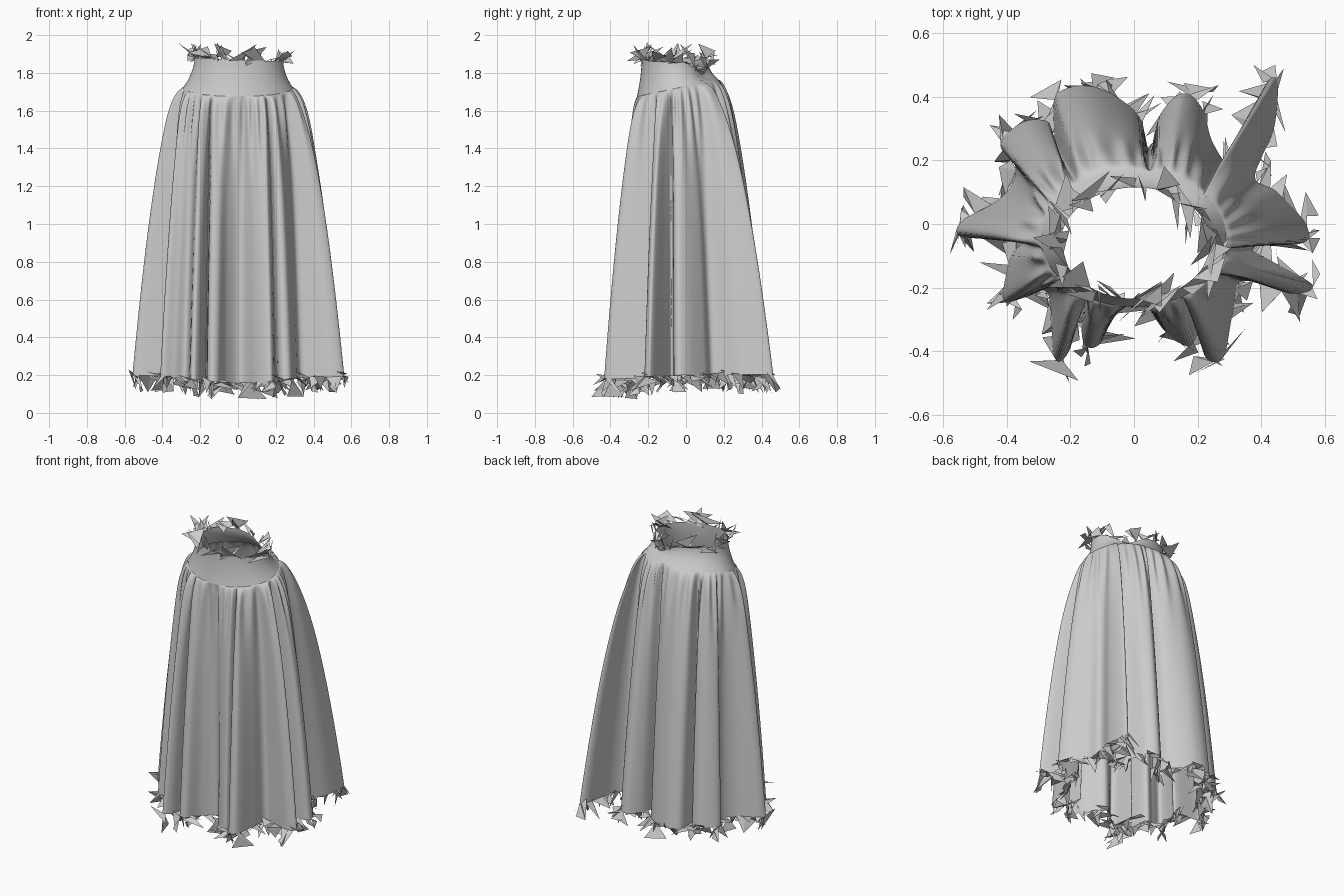
import bpy, bmesh, math, random
from mathutils import Vector

if "Cube" in bpy.data.objects:
    bpy.data.objects.remove(bpy.data.objects["Cube"])

random.seed(7)

# Hem outline seen from above, clockwise from the back fold
HEM = [(.05, .23), (.08, .34), (.15, .41), (.21, .37), (.25, .25), (.31, .18),
       (.37, .25), (.41, .43), (.45, .45), (.44, .30), (.38, .15), (.45, .10),
       (.54, .00), (.53, -.06), (.37, -.07), (.42, -.11), (.56, -.19), (.50, -.22),
       (.34, -.18), (.31, -.28), (.28, -.42), (.22, -.41), (.20, -.25), (.18, -.38),
       (.10, -.34), (.02, -.24), (-.06, -.29), (-.11, -.38), (-.16, -.37), (-.17, -.22),
       (-.20, -.39), (-.25, -.42), (-.27, -.22), (-.34, -.23), (-.41, -.24), (-.39, -.11),
       (-.36, -.05), (-.54, -.04), (-.54, .01), (-.42, .08), (-.37, .17), (-.42, .25),
       (-.35, .32), (-.27, .32), (-.25, .25), (-.25, .39), (-.20, .43), (-.12, .43),
       (-.04, .39), (.02, .33)]
SUB = 8


def closed_spline(pts, sub):
    """Catmull-Rom samples through a closed loop of points."""
    out, n = [], len(pts)
    for i in range(n):
        a, b, c, d = [Vector(pts[(i + k) % n]) for k in (-1, 0, 1, 2)]
        for s in range(sub):
            t = s / sub
            out.append(.5 * (2 * b + (c - a) * t + (2 * a - 5 * b + 4 * c - d) * t * t
                             + (3 * b - a - 3 * c + d) * t ** 3))
    return out


hem = closed_spline(HEM, SUB)
N = len(hem)

# Smoothed direction of every hem sample, used to attach it to the waist
angles, prev = [], None
for p in hem:
    a = math.atan2(p.y, p.x)
    if prev is not None:
        while a - prev > math.pi:
            a -= math.tau
        while a - prev < -math.pi:
            a += math.tau
    angles.append(a)
    prev = a


def unwrapped(i):
    return angles[i % N] - math.tau * (i // N)


W = 14
theta = [sum(unwrapped(i + k) for k in range(-W, W + 1)) / (2 * W + 1) for i in range(N)]


def seam_z(a):
    return 1.72 + .045 * math.sin(a)


def top_z(a):
    notch = math.exp(-((math.atan2(math.sin(a - 1.0), math.cos(a - 1.0))) / .45) ** 2)
    return 1.87 - .01 * math.cos(a) - .07 * notch


def seam_point(a):
    return Vector((.29 * math.cos(a), -.045 + .215 * math.sin(a), seam_z(a)))


def band_point(a, u):
    """Fitted band, u = 0 at the seam and 1 at the top edge."""
    s = seam_point(a)
    t = Vector((.005 + .235 * math.cos(a), -.06 + .175 * math.sin(a), top_z(a)))
    p = s.lerp(t, u)
    k = 1 - (1 - u) ** 1.8
    p.x, p.y = s.x + (t.x - s.x) * k, s.y + (t.y - s.y) * k
    return p


def cloth_point(i, t):
    """Gathered cloth, t = 0 at the seam and 1 at the hem."""
    a = theta[i]
    s = seam_point(a)
    f = t ** .52
    end_z = .17 + .03 * abs(math.cos(a)) + .015 * math.sin(a)
    x, y = s.x + (hem[i].x - s.x) * f, s.y + (hem[i].y - s.y) * f
    g = .03 * math.sin(a * 34 + 2 * math.sin(a * 5)) * t * 12 * math.exp(-t * 14)
    return Vector((x + g * math.cos(a), y + g * math.sin(a), s.z + (end_z - s.z) * t))


def grid_object(name, rows):
    bm = bmesh.new()
    vs = [[bm.verts.new(p) for p in r] for r in rows]
    for r0, r1 in zip(vs, vs[1:]):
        for i in range(N):
            j = (i + 1) % N
            bm.faces.new((r0[i], r0[j], r1[j], r1[i]))
    bmesh.ops.recalc_face_normals(bm, faces=bm.faces)
    return finish(name, bm, True)


def finish(name, bm, smooth):
    me = bpy.data.meshes.new(name)
    for f in bm.faces:
        f.smooth = smooth
    bm.to_mesh(me)
    bm.free()
    ob = bpy.data.objects.new(name, me)
    bpy.context.collection.objects.link(ob)
    return ob


# Waistband and gathered skirt
grid_object("waistband", [[band_point(a, u / 8) for a in theta] for u in range(8, -1, -1)])
R = 44
grid_object("skirt_cloth", [[cloth_point(i, (r / R) ** 1.6) for i in range(N)]
                            for r in range(R + 1)])


def shards(name, edge, count, size, lift, zlim):
    """Torn triangular scraps scattered along an open edge."""
    bm = bmesh.new()
    for k in range(count):
        i = int((k + random.random()) * N / count) % N
        p, q = edge[i], edge[(i + 3) % N]
        out = Vector((p.x, p.y, 0)).normalized()
        side = Vector((-out.y, out.x, 0))

        def scrap():
            v = p + (out * random.uniform(-.5, .7) + side * random.uniform(-1, 1)
                     + Vector((0, 0, random.uniform(-.35, 1) * lift))) * size
            v.z = min(max(v.z, zlim[0]), zlim[1])
            v.x = min(max(v.x, -.585), .585)
            v.y = min(max(v.y, -.5), .5)
            return v
        a, b, c, d = [bm.verts.new(v) for v in (p, q, scrap(), scrap())]
        bm.faces.new((a, b, c))
        bm.faces.new((a, c, d))
    return finish(name, bm, False)


# Torn edges at the hem and the waist
shards("hem_scraps", [cloth_point(i, 1) for i in range(N)], 150, .095, -1.0, (.0, .27))
shards("waist_scraps", [band_point(a, 1) for a in theta], 44, .11, .85, (1.7, 2.0))
